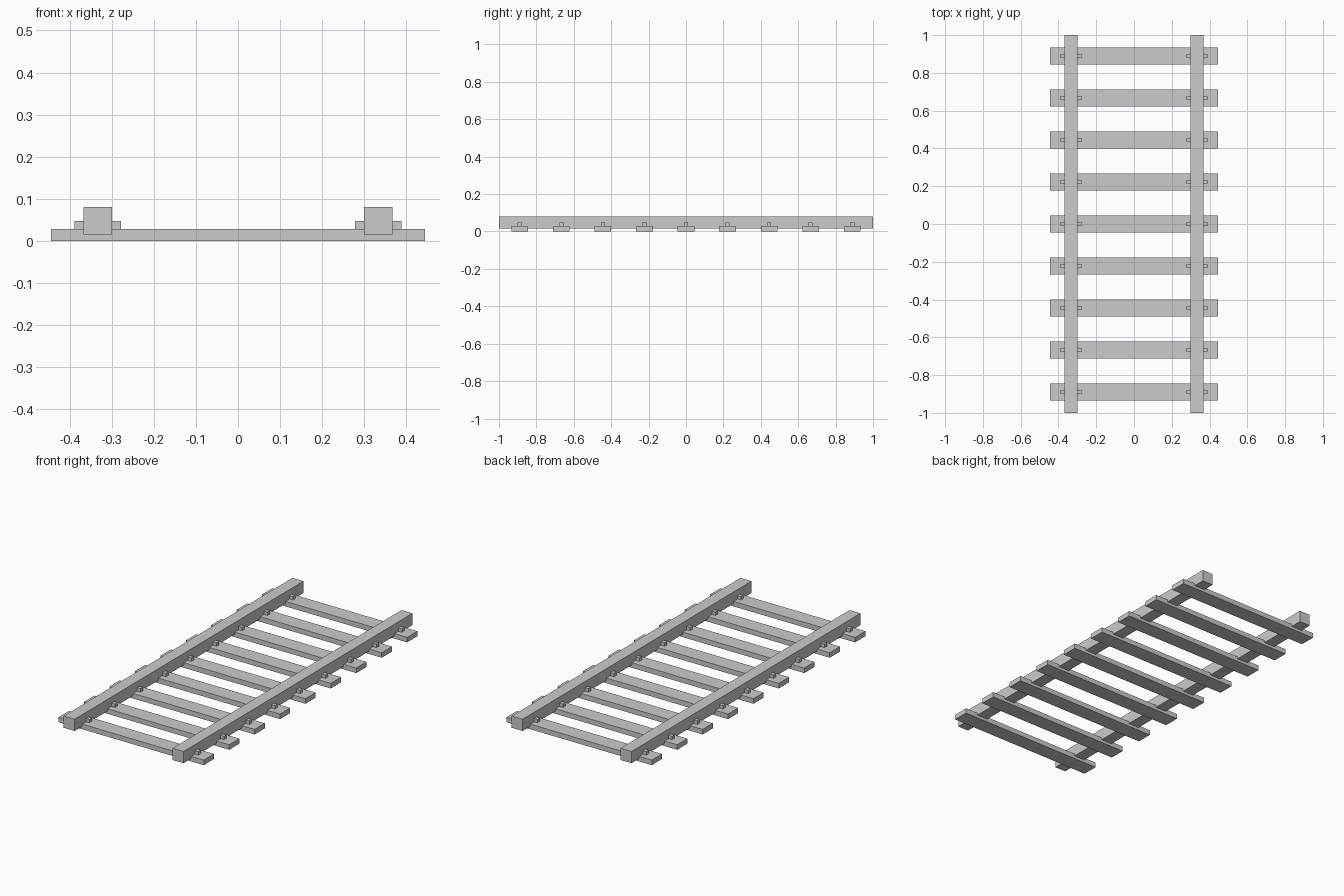
import bpy

if "Cube" in bpy.data.objects:
    bpy.data.objects.remove(bpy.data.objects["Cube"])

TIES = 9
SPACING = 2 / TIES
RAIL_X = 1 / 3


def box(name, size, center):
    bpy.ops.mesh.primitive_cube_add(size=1, location=center)
    ob = bpy.context.object
    ob.name = name
    ob.scale = size
    bpy.ops.object.transform_apply(location=False, rotation=False, scale=True)
    return ob


# Two long rails, slightly sunk into the sleepers
for side, label in ((-1, "left"), (1, "right")):
    box(f"{label}_rail", (0.067, 2.0, 0.065), (side * RAIL_X, 0, 0.048))

# Evenly spaced sleepers, each with a fastening bar through both rails
for i in range(TIES):
    y = (i - (TIES - 1) / 2) * SPACING
    box(f"sleeper_{i + 1}", (0.888, 0.089, 0.028), (0, y, 0.014))
    for side, label in ((-1, "left"), (1, "right")):
        box(f"{label}_rail_clip_{i + 1}", (0.11, 0.022, 0.022),
            (side * RAIL_X, y, 0.036))
